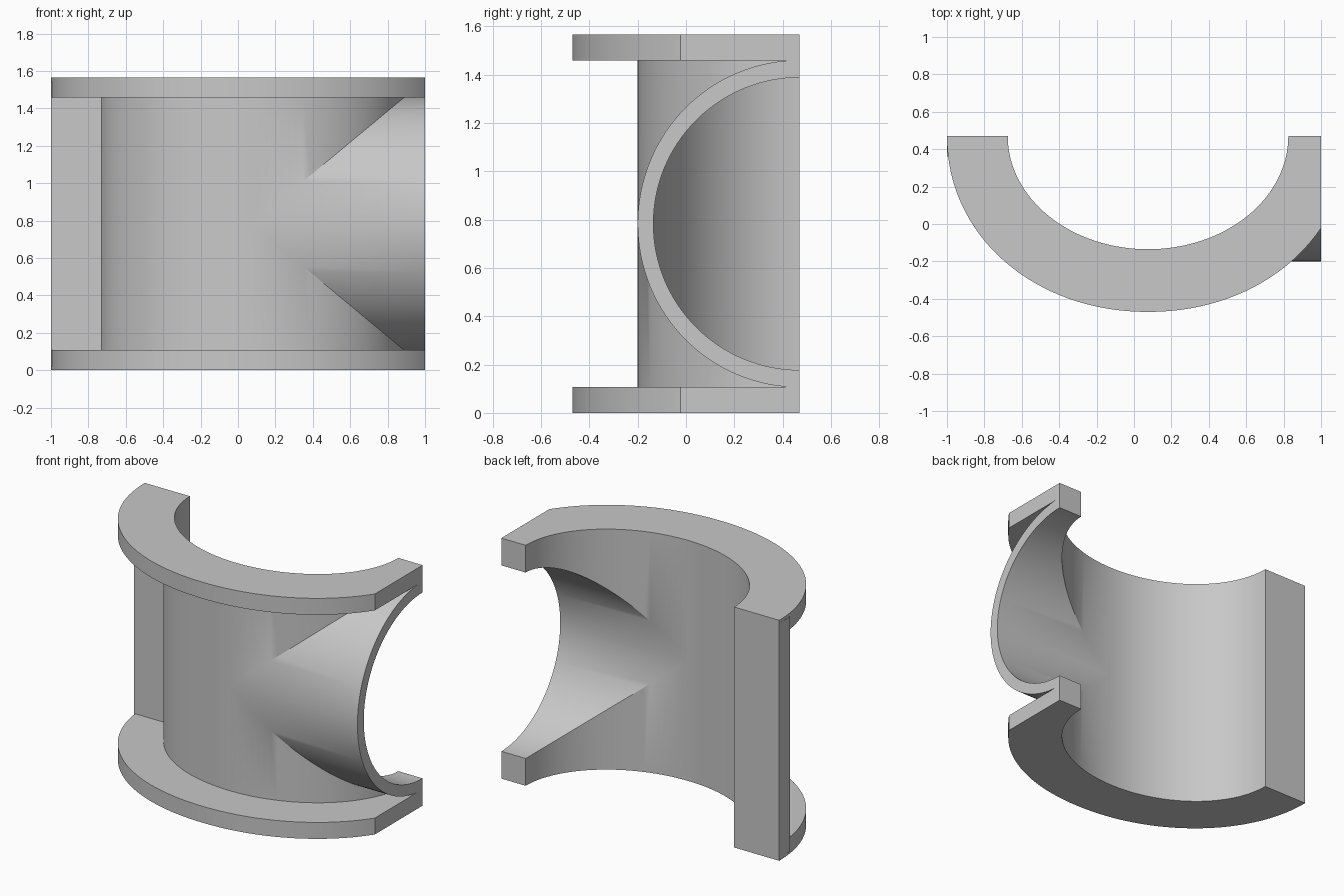
import bpy
import bmesh
from math import cos, sin, pi, radians
from mathutils import Vector

if "Cube" in bpy.data.objects:
    bpy.data.objects.remove(bpy.data.objects["Cube"], do_unlink=True)

HEIGHT, FLANGE = 1.565, 0.107
MID = HEIGHT / 2
BORE_X, BACK_Y = 0.075, 0.47     # bore axis and the cut plane at the back
SEGMENTS = 128

grey = bpy.data.materials.new("cast_grey")
grey.use_nodes = True
grey.diffuse_color = (0.58, 0.58, 0.58, 1)
grey.node_tree.nodes["Principled BSDF"].inputs["Base Color"].default_value = grey.diffuse_color


def finish(name, bm):
    bmesh.ops.recalc_face_normals(bm, faces=bm.faces)
    mesh = bpy.data.meshes.new(name)
    bm.to_mesh(mesh)
    bm.free()
    mesh.materials.append(grey)
    obj = bpy.data.objects.new(name, mesh)
    bpy.context.collection.objects.link(obj)
    return obj


def prism(name, points, direction):
    bm = bmesh.new()
    face = bm.faces.new([bm.verts.new(p) for p in points])
    out = bmesh.ops.extrude_face_region(bm, geom=[face], use_keep_orig=True)
    moved = [v for v in out["geom"] if isinstance(v, bmesh.types.BMVert)]
    bmesh.ops.translate(bm, verts=moved, vec=direction)
    return finish(name, bm)


def rounded(value, power):
    return abs(value) ** (2 / power) * (1 if value > 0 else -1)


def angles():
    return [2 * pi * i / SEGMENTS for i in range(SEGMENTS)]


def upright(name, rx, ry, z0, z1, power=2):
    points = [(BORE_X + rx * rounded(cos(a), power), BACK_Y + ry * rounded(sin(a), power), z0)
              for a in angles()]
    return prism(name, points, Vector((0, 0, z1 - z0)))


def sideways(name, ry, rz, x0, x1):
    points = [(x0, BACK_Y + ry * cos(a), MID + rz * sin(a)) for a in angles()]
    return prism(name, points, Vector((x1 - x0, 0, 0)))


def box(name, x0, x1, y0, y1, z0, z1):
    points = [(x0, y0, z0), (x1, y0, z0), (x1, y1, z0), (x0, y1, z0)]
    return prism(name, points, Vector((0, 0, z1 - z0)))


def combine(target, tool, operation):
    tool.hide_render = True
    mod = target.modifiers.new(tool.name, "BOOLEAN")
    mod.operation, mod.solver, mod.object = operation, "EXACT", tool
    bpy.context.view_layer.objects.active = target
    bpy.ops.object.modifier_apply(modifier=mod.name)
    bpy.data.objects.remove(tool, do_unlink=True)


# Main barrel, branch, end plate and the two flanges
shell = upright("tee_pipe_half_shell", 0.815, 0.67, 0.03, HEIGHT - 0.03)
additions = [
    sideways("branch", 0.67, 0.677, BORE_X + 0.015, 1.1),
    box("end_plate", -1, -0.6, 0.36, 0.6, 0.02, HEIGHT - 0.02),
    upright("bottom_flange", 1.075, 0.94, 0, FLANGE, 2.05),
    upright("top_flange", 1.075, 0.94, HEIGHT - FLANGE, HEIGHT, 2.05),
]
for part in additions:
    combine(shell, part, "UNION")

# Bores, then the flat cuts at the back and at the branch mouth
cuts = [
    upright("main_bore", 0.75, 0.605, -0.2, HEIGHT + 0.2),
    sideways("branch_bore", 0.605, 0.605, BORE_X + 0.015, 1.3),
    box("back_cut", -2, 2, BACK_Y, 2, -1, 3),
    box("mouth_cut", 1, 2, -2, 2, -1, 3),
]
for part in cuts:
    combine(shell, part, "DIFFERENCE")

# Smooth curved walls with crisp edges
bpy.ops.object.select_all(action="DESELECT")
shell.select_set(True)
bpy.context.view_layer.objects.active = shell
bpy.ops.object.shade_smooth_by_angle(angle=radians(25))
